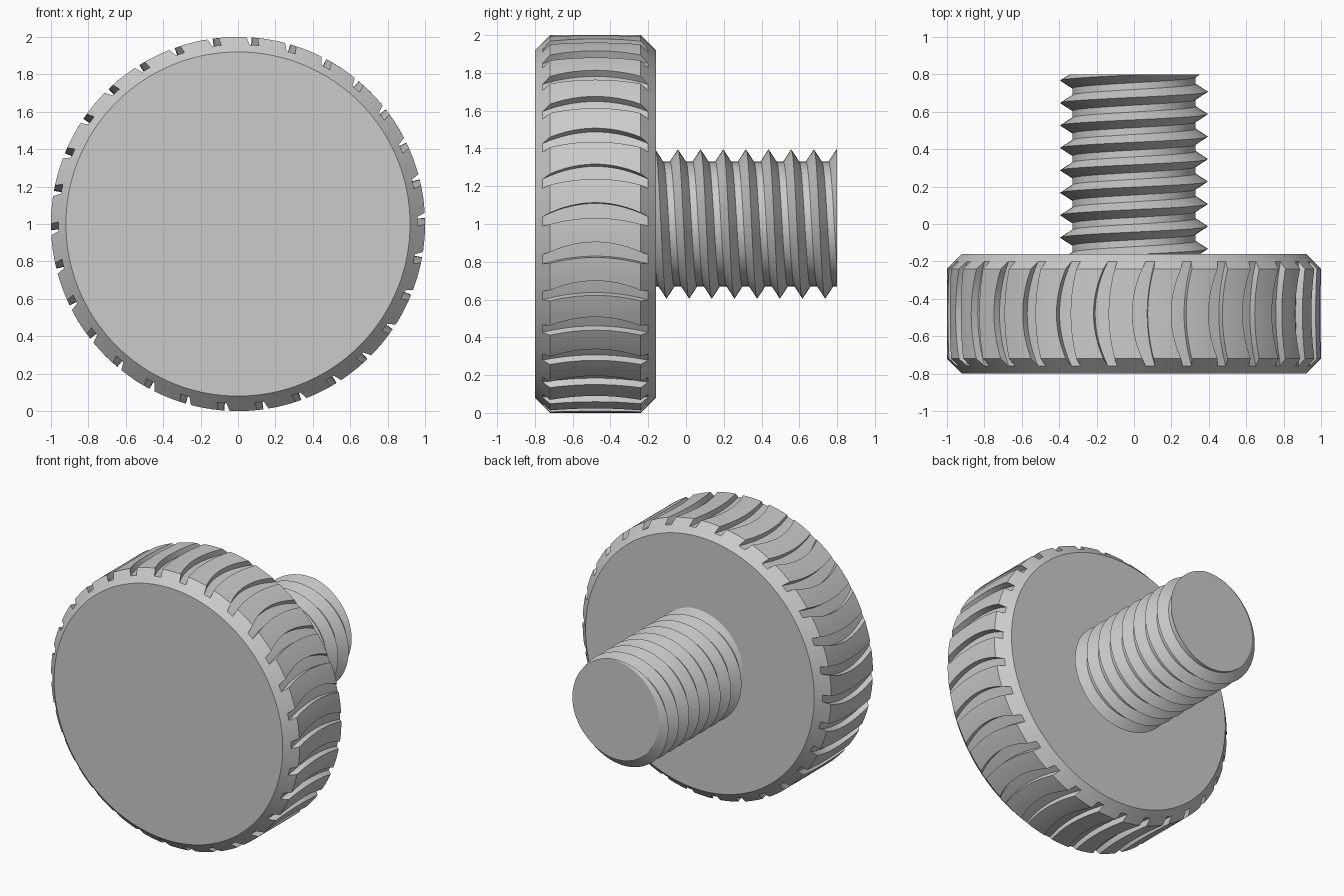
import bpy, bmesh, math

cube = bpy.data.objects.get("Cube")
if cube:
    bpy.data.objects.remove(cube)

GREY = (0.6, 0.6, 0.6, 1.0)
metal = bpy.data.materials.new("light_grey_metal")
metal.use_nodes = True
metal.diffuse_color = GREY
metal.node_tree.nodes["Principled BSDF"].inputs["Base Color"].default_value = GREY


def polar(radius, degrees, y):
    """Point around the screw axis, which runs along y at height 1."""
    a = math.radians(degrees)
    return (radius * math.cos(a), y, 1 + radius * math.sin(a))


def add_face(bm, points):
    """Face from points, skipping repeated corners."""
    unique = []
    for p in points:
        if all(math.dist(p, q) > 1e-5 for q in unique):
            unique.append(p)
    if len(unique) > 2:
        bm.faces.new([bm.verts.new(p) for p in unique])


def finish(bm, name):
    bmesh.ops.remove_doubles(bm, verts=bm.verts[:], dist=1e-5)
    bmesh.ops.recalc_face_normals(bm, faces=bm.faces[:])
    mesh = bpy.data.meshes.new(name)
    bm.to_mesh(mesh)
    bm.free()
    mesh.materials.append(metal)
    obj = bpy.data.objects.new(name, mesh)
    bpy.context.collection.objects.link(obj)
    bpy.ops.object.select_all(action="DESELECT")
    obj.select_set(True)
    bpy.context.view_layer.objects.active = obj
    bpy.ops.object.shade_smooth_by_angle(angle=math.radians(30))


# Knurled head: chamfered disc with curved grip grooves
GROOVES = 30
STEP = 360 / GROOVES
MID_Y, HALF, CHAMFER = -0.48, 0.32, 0.08
FLOOR = 0.96
GROOVE_HALF = HALF - CHAMFER / 2
FLAT_HALF = HALF - CHAMFER
rows = [-GROOVE_HALF] + [FLAT_HALF * (i / 6 - 1) for i in range(13)] + [GROOVE_HALF]


def section(offset, start):
    """Outline of one groove and one land, as (radius, angle) pairs."""
    bow = 1 - (offset / GROOVE_HALF) ** 2
    left = start - 0.7 + 2.5 * bow
    right = start + 2.3 + 4.2 * bow
    outer = min(1, FLOOR + GROOVE_HALF - abs(offset))
    floor = [(FLOOR, left + (right - left) * i / 2) for i in range(3)]
    land = [(outer, right + (left + STEP - right) * i / 4) for i in range(5)]
    return [(outer, left)] + floor + land


bm = bmesh.new()
for g in range(GROOVES):
    for o1, o2 in zip(rows, rows[1:]):
        s1, s2 = section(o1, g * STEP), section(o2, g * STEP)
        for i in range(len(s1) - 1):
            add_face(bm, [polar(*s1[i], MID_Y + o1), polar(*s1[i + 1], MID_Y + o1),
                          polar(*s2[i + 1], MID_Y + o2), polar(*s2[i], MID_Y + o2)])

# Outer part of each chamfer and the two flat ends
for side in (-1, 1):
    angles = []
    for g in range(GROOVES):
        ring = section(side * GROOVE_HALF, g * STEP)
        for (r1, a1), (r2, a2) in zip(ring, ring[1:]):
            if a2 - a1 > 1e-4:
                angles.append(a1)
                y_in, y_out = MID_Y + side * GROOVE_HALF, MID_Y + side * HALF
                add_face(bm, [polar(r1, a1, y_in), polar(r2, a2, y_in),
                              polar(1 - CHAMFER, a2, y_out), polar(1 - CHAMFER, a1, y_out)])
    add_face(bm, [polar(1 - CHAMFER, a, MID_Y + side * HALF) for a in angles])
finish(bm, "knurled_head")

# Threaded shank: helical V thread trimmed flat at both ends
PITCH, ROOT, CREST, SEGMENTS = 0.12, 0.33, 0.395, 72
TOOTH = 0.042
profile = [(-TOOTH, ROOT), (0, CREST), (TOOTH, ROOT), (PITCH - TOOTH, ROOT)]
bm = bmesh.new()
for turn in range(-10, 4):
    for s in range(SEGMENTS):
        a1, a2 = 360 * s / SEGMENTS, 360 * (s + 1) / SEGMENTS
        y1 = 0.827 + PITCH * (turn - a1 / 360)
        y2 = 0.827 + PITCH * (turn - a2 / 360)
        for (d1, r1), (d2, r2) in zip(profile, profile[1:]):
            add_face(bm, [polar(r1, a1, y1 + d1), polar(r1, a2, y2 + d1),
                          polar(r2, a2, y2 + d2), polar(r2, a1, y1 + d2)])
bmesh.ops.remove_doubles(bm, verts=bm.verts[:], dist=1e-5)
for y, direction in ((0.8, 1), (-0.17, -1)):
    cut = bmesh.ops.bisect_plane(bm, geom=bm.verts[:] + bm.edges[:] + bm.faces[:], dist=1e-6,
                                 plane_co=(0, y, 0), plane_no=(0, direction, 0), clear_outer=True)
    rim = [e for e in cut["geom_cut"] if isinstance(e, bmesh.types.BMEdge)]
    bmesh.ops.contextual_create(bm, geom=rim)
finish(bm, "threaded_shank")
